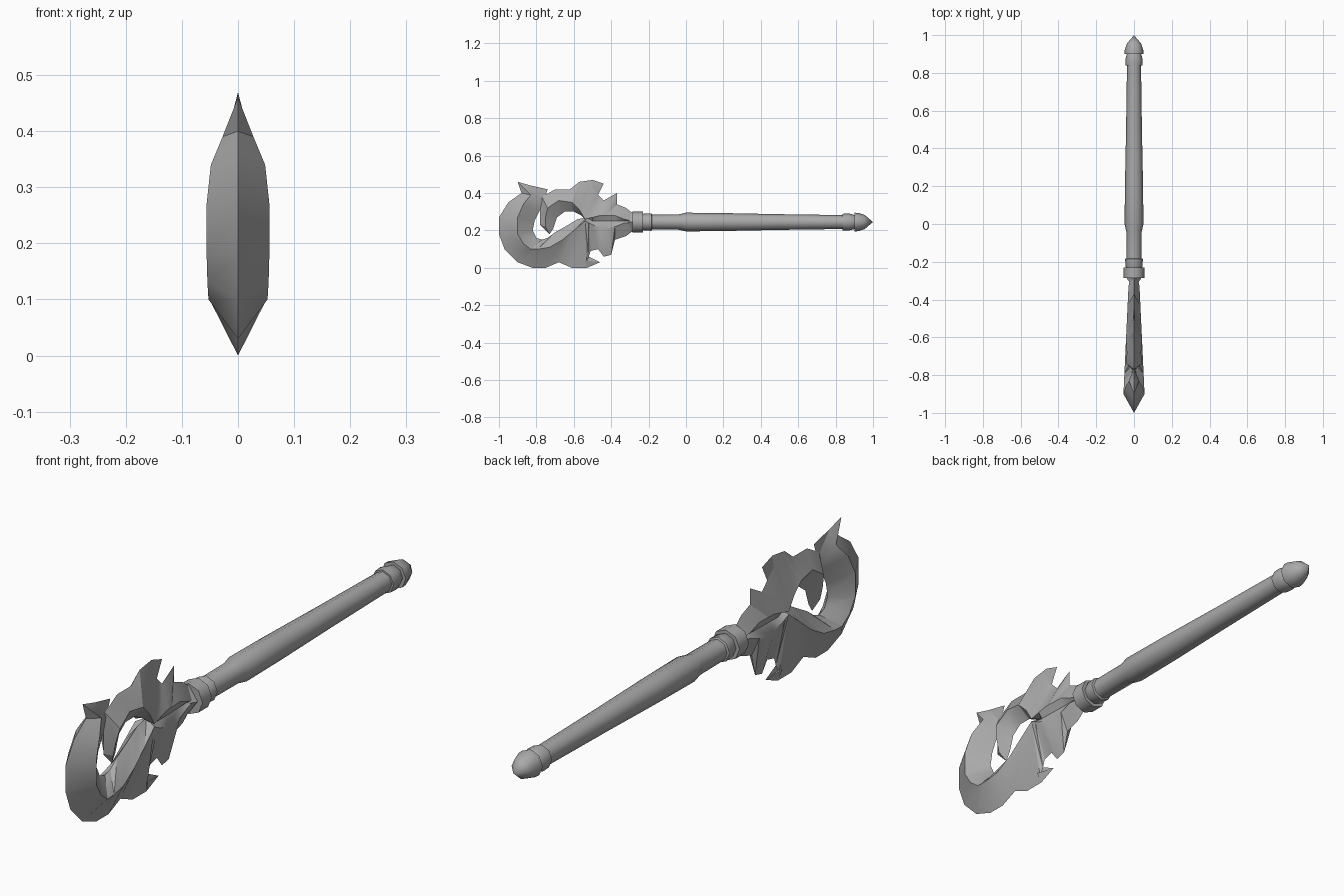
import bpy
import bmesh
from math import cos, sin, pi, radians, hypot

default_cube = bpy.data.objects.get("Cube")
if default_cube:
    bpy.data.objects.remove(default_cube, do_unlink=True)

AXIS_HEIGHT = .245

# Single plain grey metal
grey = bpy.data.materials.new("grey_metal")
grey.use_nodes = True
grey.diffuse_color = (.4, .4, .4, 1)
grey.node_tree.nodes["Principled BSDF"].inputs["Base Color"].default_value = grey.diffuse_color


def finish(bm, name, angle):
    """Turn a bmesh into a smooth shaded object with sharp creases."""
    mesh = bpy.data.meshes.new(name)
    bm.to_mesh(mesh)
    bm.free()
    obj = bpy.data.objects.new(name, mesh)
    bpy.context.collection.objects.link(obj)
    mesh.materials.append(grey)
    bpy.ops.object.select_all(action='DESELECT')
    obj.select_set(True)
    bpy.context.view_layer.objects.active = obj
    bpy.ops.object.shade_smooth_by_angle(angle=radians(angle))
    return obj


def lathe(name, profile, sides=8, squash=1):
    """Revolve (y, radius) pairs about the shaft axis."""
    bm = bmesh.new()
    rings = []
    for y, radius in profile:
        ring = []
        for k in range(sides):
            a = 2 * pi * k / sides
            ring.append(bm.verts.new((squash * radius * cos(a), y, AXIS_HEIGHT + radius * sin(a))))
        rings.append(ring)
    for lower, upper in zip(rings, rings[1:]):
        for k in range(sides):
            n = (k + 1) % sides
            bm.faces.new((lower[k], lower[n], upper[n], upper[k]))
    bm.faces.new(rings[0])
    bm.faces.new(rings[-1])
    bmesh.ops.remove_doubles(bm, verts=bm.verts, dist=.0005)
    bmesh.ops.recalc_face_normals(bm, faces=bm.faces)
    return finish(bm, name, 46)


def ridge_thickness(outer, ridge, slope):
    """Half thickness: tapers toward the shaft, the hook tip and thin ends."""
    taper = .055 - .047 * (ridge[0] + .88)
    width = hypot(outer[0] - ridge[0], outer[1] - ridge[1])
    return max(0, min(taper, slope * width, .55 * (.44 - ridge[1])))


def add_blade(bm, stations, slope=.6):
    """Loft outer edge, ridge and inner edge, on both sides of the centre plane."""
    for side in (-1, 1):
        rows = []
        for oy, oz, ry, rz, iy, iz in stations:
            t = ridge_thickness((oy, oz), (ry, rz), slope)
            valley = .6 * t if iy > -.53 else 0
            points = ((0, oy, oz), (side * t, ry, rz), (side * valley, iy, iz))
            rows.append([bm.verts.new(p) for p in points])
        for a, b in zip(rows, rows[1:]):
            for k in range(2):
                for tri in ((a[k], a[k + 1], b[k + 1]), (a[k], b[k + 1], b[k])):
                    face = bm.faces.new(tri)
                    face.normal_update()
                    if face.normal.x * side < 0:
                        face.normal_flip()


# Each station is outer edge, ridge and inner edge as (y, z) pairs
lower_blade = [
    (-.90, .46, -.83, .44, -.74, .42),
    (-.88, .40, -.83, .39, -.76, .36),
    (-.95, .35, -.87, .34, -.78, .31),
    (-1, .27, -.90, .27, -.81, .25),
    (-1, .18, -.90, .18, -.82, .20),
    (-.97, .10, -.87, .13, -.80, .16),
    (-.90, .03, -.83, .10, -.77, .15),
    (-.82, 0, -.79, .10, -.74, .16),
    (-.75, 0, -.73, .11, -.70, .19),
    (-.68, .03, -.66, .15, -.63, .23),
    (-.61, 0, -.6, .2, -.58, .26),
    (-.53, 0, -.54, .25, -.53, .27),
    (-.52, .06, -.54, .25, -.53, .27),
    (-.51, .09, -.52, .24, -.53, .27),
    (-.47, .10, -.50, .23, -.5, .25),
    (-.44, .06, -.46, .22, -.46, .25),
    (-.40, .07, -.43, .21, -.43, .25),
    (-.38, .15, -.38, .22, -.38, .25),
    (-.32, .17, -.33, .24, -.33, .25),
    (-.27, .21, -.29, .24, -.29, .25),
]
upper_blade = [
    (-.27, .28, -.29, .25, -.29, .25),
    (-.32, .32, -.33, .26, -.33, .25),
    (-.37, .34, -.38, .28, -.38, .25),
    (-.37, .40, -.43, .28, -.43, .25),
    (-.44, .36, -.46, .28, -.46, .25),
    (-.47, .39, -.50, .27, -.5, .25),
    (-.50, .47, -.54, .26, -.53, .27),
    (-.57, .46, -.57, .31, -.56, .28),
    (-.62, .42, -.61, .35, -.60, .30),
    (-.70, .42, -.68, .36, -.65, .30),
    (-.77, .38, -.74, .32, -.69, .27),
    (-.78, .31, -.75, .27, -.70, .24),
    (-.78, .23, -.75, .22, -.71, .21),
    (-.73, .18, -.73, .18, -.73, .18),
]

# Curled head: hooked lower blade and spiral upper blade welded together
head = bmesh.new()
add_blade(head, lower_blade)
add_blade(head, upper_blade)
bmesh.ops.remove_doubles(head, verts=head.verts, dist=.0005)
bmesh.ops.dissolve_degenerate(head, edges=head.edges, dist=.0001)
finish(head, "curled_head", 35)


# Small barbs hooking back over the notches
def barb(name, base_a, tip, base_b, root):
    bm = bmesh.new()
    add_blade(bm, [p + root + root for p in (base_a, tip, base_b)], slope=.15)
    bmesh.ops.dissolve_degenerate(bm, edges=bm.edges, dist=.0001)
    bmesh.ops.remove_doubles(bm, verts=bm.verts, dist=.0005)
    finish(bm, name, 35)


barb("lower_barb", (-.53, 0), (-.46, .03), (-.52, .06), (-.54, .04))
barb("upper_barb", (-.50, .47), (-.44, .45), (-.47, .39), (-.50, .43))

# Flattened point where the shaft grips the head
lathe("head_socket_point", [(-.34, 0), (-.29, .053), (-.25, .04)], sides=4, squash=.7)

# Stepped collar behind the head
lathe("head_collar", [(-.285, .035), (-.285, .056), (-.23, .056), (-.23, .035)])
lathe("collar_step", [(-.235, .04), (-.225, .045), (-.185, .047), (-.18, .036)])

# Handle: thin neck, swelling, then a long taper
lathe("handle", [(-.2, .04), (-.04, .041), (0, .05), (.2, .048), (.5, .042), (.85, .037)])

# End ring and pointed pommel
lathe("end_ring", [(.838, .03), (.838, .044), (.87, .046), (.90, .038), (.915, .03)])
lathe("pommel", [(.9, .03), (.9, .05), (.92, .049), (.955, .038), (1, 0)])
